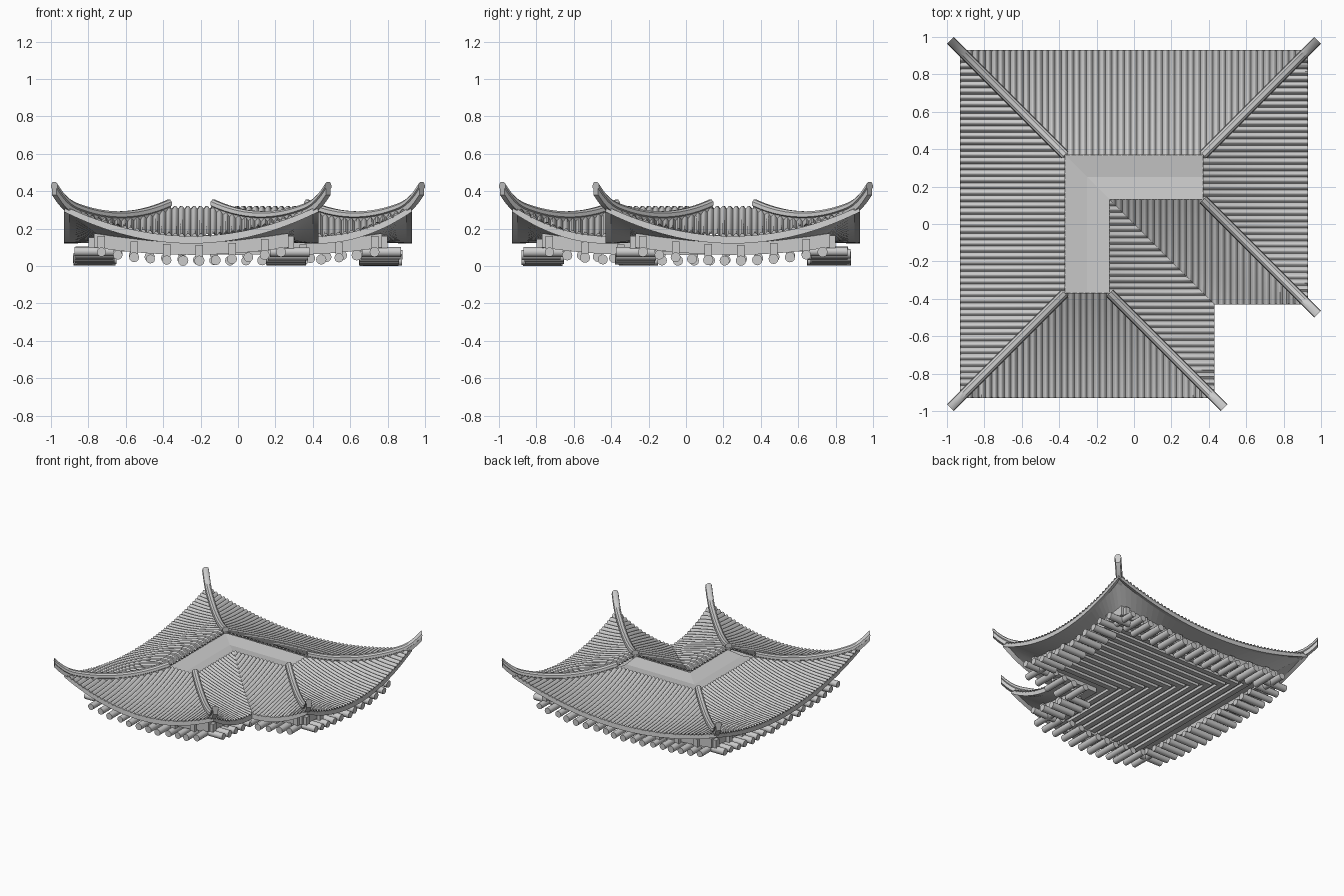
import bpy, bmesh, math, random
from mathutils import Vector

if "Cube" in bpy.data.objects:
    bpy.data.objects.remove(bpy.data.objects["Cube"])

random.seed(3)
W = 0.56                                   # plan depth of the tiled slope
P = [Vector(p) for p in ((-.93, -.93), (.43, -.93), (.43, -.43),
                         (.93, -.43), (.93, .93), (-.93, .93))]
REFLEX = 2                                 # index of the inner (valley) corner


def finish(name, bm, angle=None):
    bmesh.ops.recalc_face_normals(bm, faces=bm.faces)
    me = bpy.data.meshes.new(name)
    bm.to_mesh(me)
    bm.free()
    ob = bpy.data.objects.new(name, me)
    bpy.context.collection.objects.link(ob)
    if angle:
        bpy.ops.object.select_all(action='DESELECT')
        ob.select_set(True)
        bpy.context.view_layer.objects.active = ob
        bpy.ops.object.shade_smooth_by_angle(angle=math.radians(angle))
    return ob


class Side:
    """One eave of the L plan, addressed by distance along (u) and inward (d)."""
    def __init__(self, i):
        self.a, b = P[i], P[(i + 1) % 6]
        self.L = (b - self.a).length
        self.e = (b - self.a).normalized()
        self.n = Vector((-self.e.y, self.e.x))
        self.v0, self.v1 = i == REFLEX, (i + 1) % 6 == REFLEX

    def span(self, d):
        return (-d if self.v0 else d), self.L + (d if self.v1 else -d)

    def t(self, u, d):                     # 1 at hips, 0 at middle or valley
        lo, hi = self.span(d)
        s = min(1, max(0, (u - lo) / (hi - lo)))
        return s if self.v0 else 1 - s if self.v1 else abs(2 * s - 1)

    def at(self, u, d, z):
        p = self.a + self.e * u + self.n * d
        return Vector((p.x, p.y, z))


SIDES = [Side(i) for i in range(6)]


def roof_z(d, t):
    k = d / W
    return (1 - k) * (.155 + .16 * t * t) + k * .305 - (.12 + .15 * t * t) * k * (1 - k)


def band(name, section, closed=True, angle=None):
    """Sweep (depth, z, corner lift) points round the L plan."""
    bm = bmesh.new()
    for s in SIDES:
        rows = []
        for k in range(33):
            row = []
            for d, z, lift in section:
                lo, hi = s.span(d)
                u = lo + (hi - lo) * k / 32
                row.append(bm.verts.new(s.at(u, d, z + lift * s.t(u, d) ** 2)))
            rows.append(row)
        m = len(section)
        for r, q in zip(rows, rows[1:]):
            for j in range(m if closed else m - 1):
                bm.faces.new((r[j], q[j], q[(j + 1) % m], r[(j + 1) % m]))
    bmesh.ops.remove_doubles(bm, verts=bm.verts, dist=1e-5)
    return finish(name, bm, angle)


def prism(bm, pts, z0, z1):
    f = bm.faces.new([bm.verts.new((x, y, z0)) for x, y in pts])
    g = bmesh.ops.extrude_face_region(bm, geom=[f])['geom']
    bmesh.ops.translate(bm, vec=(0, 0, z1 - z0),
                        verts=[v for v in g if isinstance(v, bmesh.types.BMVert)])


def l_shape(c0, c1, end):
    return [(c0, -end), (c1, -end), (c1, -c1), (end, -c1), (end, -c0), (c0, -c0)]


# Ribbed tile slopes: columns run up from the eave, trimmed at hips and valley
bm = bmesh.new()
PITCH, SUB, ROWS = .034, 6, 10
for s in SIDES:
    lo = -W if s.v0 else 0
    hi = s.L + (W if s.v1 else 0)
    n = round((hi - lo) / PITCH) * SUB
    prev = None
    for k in range(n + 1):
        u = lo + (hi - lo) * k / n
        d0 = max(0, -u if s.v0 else 0, u - s.L if s.v1 else 0)
        d1 = min(W, W if s.v0 else u, W if s.v1 else s.L - u)
        d1 = max(d0, d1)
        ph = (k % SUB) / SUB
        rib = .016 * math.sqrt(max(0, 1 - ((ph - .5) / .36) ** 2))
        col = []
        for r in range(ROWS + 1):
            d = d0 + (d1 - d0) * r / ROWS
            col.append(bm.verts.new(s.at(u, d, roof_z(d, s.t(u, d)) + rib)))
        if prev:
            for r in range(ROWS):
                bm.faces.new((prev[r], col[r], col[r + 1], prev[r + 1]))
        prev = col
bmesh.ops.dissolve_degenerate(bm, dist=1e-6, edges=bm.edges)
finish("roof_tiles", bm, 50)

# Eave fascia with the soffit behind it
band("eave_soffit", [(.004, .16, .16), (0, .12, .17), (.03, .12, .17), (.17, .125, .05)],
     closed=False)

# Curved wall beam under the eaves
band("wall_beam", [(.16, .06, .04), (.16, .13, .045), (.23, .13, .045), (.23, .06, .04)])

# Hip ridges, curling up past the corners
PROFILE = [(-.018, -.02), (.018, -.02), (.018, .014), (.026, .02),
           (.022, .04), (.01, .05), (-.01, .05), (-.022, .04), (-.026, .02), (-.018, .014)]
for i, p in enumerate(P):
    if i == REFLEX:
        continue
    inward = SIDES[i].e + SIDES[i].n
    across = Vector((-inward.y, inward.x)).normalized()
    bm = bmesh.new()
    prev = None
    for k in range(25):
        d = W - (W + .052) * k / 24
        c = p + inward * d
        z = roof_z(d, 1) + .055 * max(0, (.1 - d / W) / .19) ** 2
        ring = [bm.verts.new((*(c + across * w), z + h)) for w, h in PROFILE]
        if prev:
            for j in range(10):
                bm.faces.new((prev[j], ring[j], ring[(j + 1) % 10], prev[(j + 1) % 10]))
        else:
            bm.faces.new(ring)
        prev = ring
    bm.faces.new(prev)
    finish(f"hip_ridge_{i}", bm, 35)

# Shallow L deck at the top, dished along its centre line
bm = bmesh.new()
rows = [[bm.verts.new((x, y, z)) for x, y in ((c, -.37), (c, -c), (.37, -c))]
        for c, z in ((-.38, .3), (-.25, .285), (-.12, .3))]
for r, q in zip(rows, rows[1:]):
    for j in range(2):
        bm.faces.new((r[j], r[j + 1], q[j + 1], q[j]))
finish("top_deck", bm)

# Ceiling and its long planks
bm = bmesh.new()
prism(bm, l_shape(-.73, .23, .73), .1, .12)
finish("ceiling", bm)
bm = bmesh.new()
for k in range(11):
    c = -.61 + .072 * k
    prism(bm, l_shape(c - .022, c + .022, .71), .078, .102)
finish("ceiling_planks", bm)

# Round rafter ends and the bracket blocks above them
logs, blocks = bmesh.new(), bmesh.new()
for s in SIDES:
    lo = .17 if s.v0 else .2
    hi = s.L - (.17 if s.v1 else .2)
    if s.v0:
        lo = -.08
    if s.v1:
        hi = s.L + .08
    n = round((hi - lo) / .085)
    for k in range(n + 1):
        u = lo + (hi - lo) * k / n
        t = s.t(u, .16)
        z = .028 + .055 * t * t
        r = .027 + random.uniform(-.003, .001)
        o = random.uniform(-.012, .012)
        rings = [[logs.verts.new(s.at(u + r * math.cos(a * math.pi / 6), d + o,
                                      z + r * math.sin(a * math.pi / 6)))
                  for a in range(12)] for d in (.06, .27)]
        for a in range(12):
            b = (a + 1) % 12
            logs.faces.new((rings[0][a], rings[0][b], rings[1][b], rings[1][a]))
        for ring in rings:
            logs.faces.new(ring)
        if k % 2 == 0:
            pts = [s.at(u + x, d, 0).xy for x, d in
                   ((-.02, .13), (.02, .13), (.02, .19), (-.02, .19))]
            prism(blocks, pts, z + .02, z + .085)
finish("rafter_logs", logs, 40)
finish("bracket_blocks", blocks)
